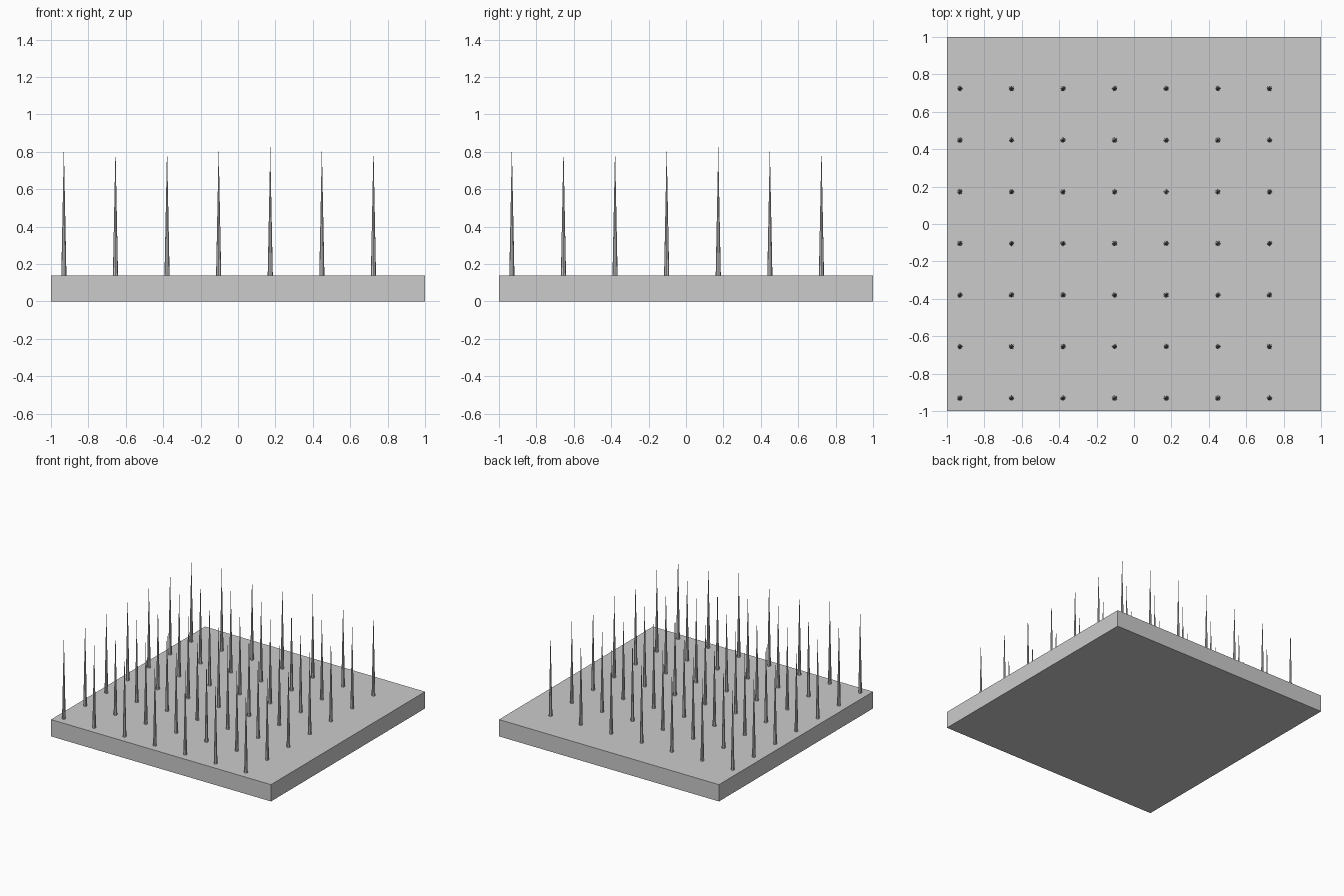
import bpy

cube = bpy.data.objects.get("Cube")
if cube:
    bpy.data.objects.remove(cube, do_unlink=True)

# Proportions: the slab is 7.25 grid steps wide
STEP = 2 / 7.25
SLAB_HEIGHT = STEP / 2
SPIKE_HEIGHT = STEP * 2.5
SPIKE_RADIUS = STEP * 0.05
COUNT = 7
START = -1 + STEP / 4

# Single plain grey
grey = bpy.data.materials.new("plain_grey")
grey.use_nodes = True
colour = (0.6, 0.6, 0.6, 1)
grey.diffuse_color = colour
grey.node_tree.nodes["Principled BSDF"].inputs["Base Color"].default_value = colour

# Base slab
bpy.ops.mesh.primitive_cube_add(size=1, location=(0, 0, SLAB_HEIGHT / 2))
slab = bpy.context.object
slab.name = "base_slab"
slab.scale = (2, 2, SLAB_HEIGHT)
bpy.ops.object.transform_apply(location=False, rotation=False, scale=True)
slab.data.materials.append(grey)

# One spike mesh, shared by the whole grid
bpy.ops.mesh.primitive_cone_add(vertices=8, radius1=SPIKE_RADIUS, radius2=0,
                                depth=SPIKE_HEIGHT)
first_spike = bpy.context.object
first_spike.data.materials.append(grey)

# Grid of spikes, set towards the front right corner
for row in range(COUNT):
    for column in range(COUNT):
        if row == column == 0:
            spike = first_spike
        else:
            spike = first_spike.copy()
            bpy.context.collection.objects.link(spike)
        spike.name = f"spike_row{row + 1}_column{column + 1}"
        spike.location = (START + column * STEP, START + row * STEP,
                          SLAB_HEIGHT + SPIKE_HEIGHT / 2)
